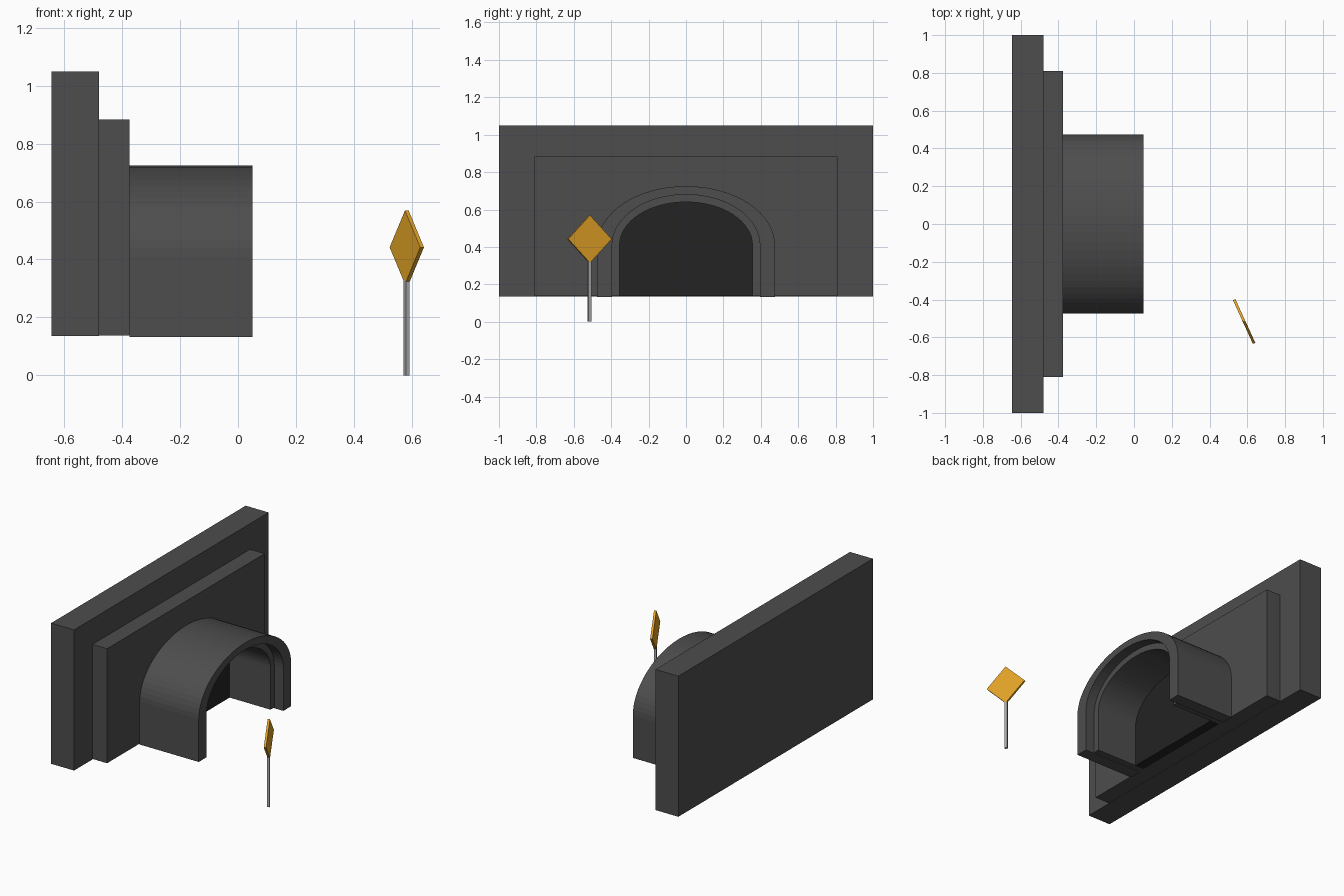
import bpy, bmesh, math
from mathutils import Matrix

if "Cube" in bpy.data.objects:
    bpy.data.objects.remove(bpy.data.objects["Cube"])


def material(name, rgb):
    m = bpy.data.materials.new(name)
    m.diffuse_color = (*rgb, 1)
    m.use_nodes = True
    m.node_tree.nodes["Principled BSDF"].inputs["Base Color"].default_value = m.diffuse_color
    return m


CONCRETE = material("dark_concrete", (0.075, 0.075, 0.075))
BLACK = material("tunnel_black", (0.017, 0.017, 0.017))
AMBER = material("sign_amber", (0.78, 0.37, 0.02))
STEEL = material("post_grey", (0.42, 0.42, 0.44))


def finish(name, bm, mat):
    bmesh.ops.recalc_face_normals(bm, faces=bm.faces)
    me = bpy.data.meshes.new(name)
    bm.to_mesh(me)
    bm.free()
    me.materials.append(mat)
    ob = bpy.data.objects.new(name, me)
    bpy.context.collection.objects.link(ob)
    return ob


def box(name, lo, hi, mat):
    bm = bmesh.new()
    size = [b - a for a, b in zip(lo, hi)]
    mid = [(a + b) / 2 for a, b in zip(lo, hi)]
    bmesh.ops.create_cube(bm, size=1, matrix=Matrix.Translation(mid) @ Matrix.Diagonal((*size, 1)))
    return finish(name, bm, mat)


SPRING = 0.41  # height where the straight legs turn into the arch


def arch(half, top, base, n=32):
    pts = [(half, base)]
    for i in range(n + 1):
        a = math.pi * i / n
        pts.append((half * math.cos(a), SPRING + (top - SPRING) * math.sin(a)))
    return pts + [(-half, base)]


def arch_band(name, outer, inner, x0, x1, mat):
    # hollow arch: four loops of points joined by quads, legs capped
    bm = bmesh.new()
    loops = [[bm.verts.new((x, y, z)) for y, z in prof]
             for prof, x in ((outer, x0), (outer, x1), (inner, x1), (inner, x0))]
    for k in range(4):
        p, q = loops[k], loops[(k + 1) % 4]
        for i in range(len(p) - 1):
            bm.faces.new((p[i], p[i + 1], q[i + 1], q[i]))
    for end in (0, -1):
        bm.faces.new([l[end] for l in loops])
    return finish(name, bm, mat)


def arch_plug(name, prof, x0, x1, mat):
    bm = bmesh.new()
    a = [bm.verts.new((x0, y, z)) for y, z in prof]
    b = [bm.verts.new((x1, y, z)) for y, z in prof]
    bm.faces.new(a)
    bm.faces.new(b)
    for i in range(len(a)):
        j = (i + 1) % len(a)
        bm.faces.new((a[i], a[j], b[j], b[i]))
    return finish(name, bm, mat)


# stepped portal walls
box("rear_wall", (-0.645, -1, 0.135), (-0.48, 1, 1.05), CONCRETE)
box("front_wall", (-0.48, -0.81, 0.138), (-0.375, 0.81, 0.883), CONCRETE)

# tunnel hood with a recessed inner lining and dark end
arch_band("tunnel_hood", arch(0.475, 0.725, 0.132), arch(0.395, 0.68, 0.132), -0.375, 0.05, CONCRETE)
arch_band("tunnel_lining", arch(0.395, 0.68, 0.138), arch(0.355, 0.64, 0.138), -0.375, -0.015, CONCRETE)
arch_plug("tunnel_end", arch(0.356, 0.641, 0.137), -0.374, -0.31, BLACK)

# warning sign, turned towards the far side
TURN = math.atan2(0.105, 0.23)
PLACE = Matrix.Translation((0.583, -0.516, 0)) @ Matrix.Rotation(TURN, 4, 'Z')
post = box("sign_post", (-0.008, -0.009, 0), (0.006, 0.009, 0.33), STEEL)
post.matrix_world = PLACE
plate = box("sign_plate", (-0.007, -0.09, -0.09), (0.007, 0.09, 0.09), AMBER)
plate.matrix_world = PLACE @ Matrix.Translation((0, 0, 0.442)) @ Matrix.Rotation(math.pi / 4, 4, 'X')
